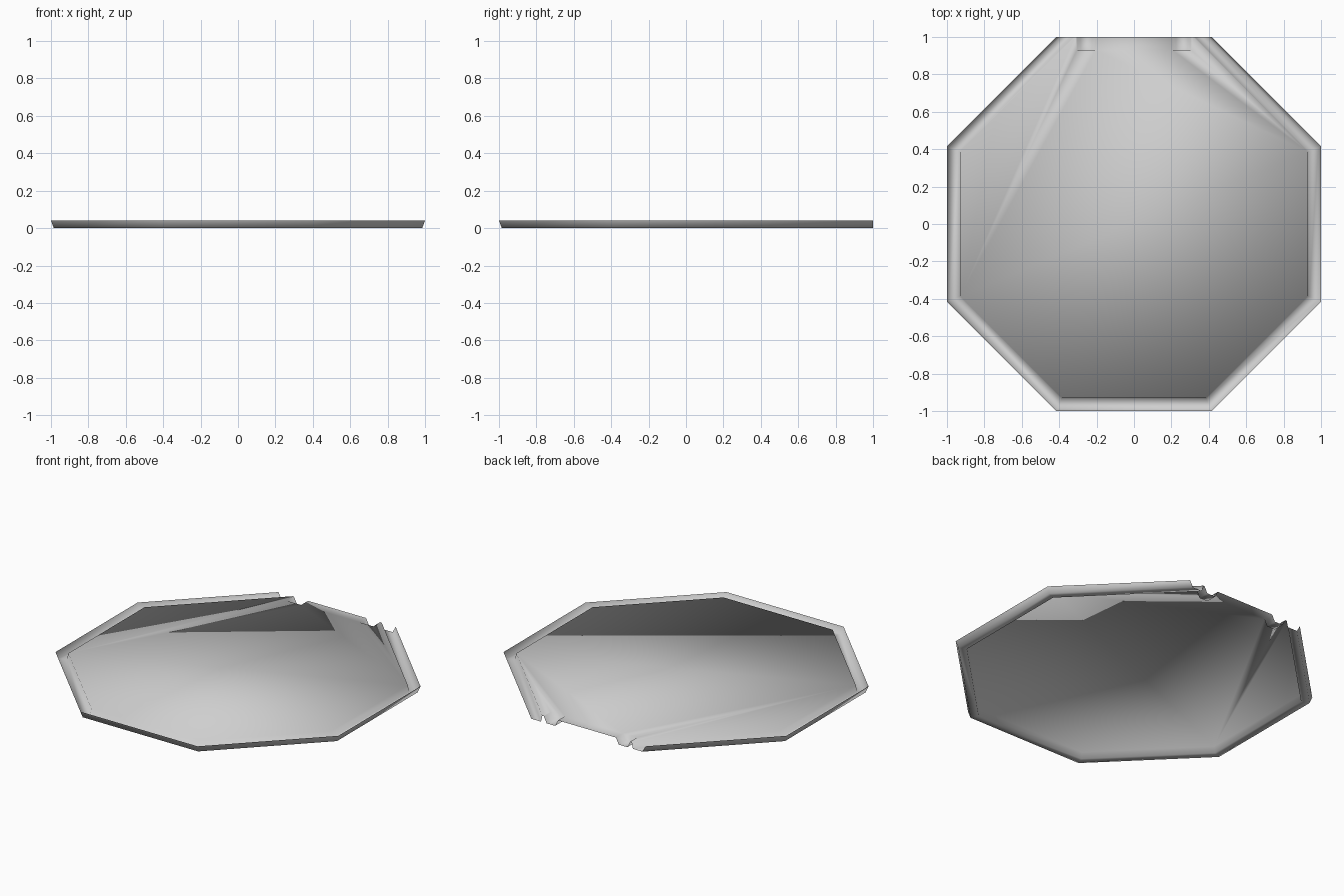
import bpy, bmesh, math

cube = bpy.data.objects.get("Cube")
if cube:
    bpy.data.objects.remove(cube)

H = 0.04                      # tray height
T = math.tan(math.pi / 8)     # half side of a unit octagon

mat = bpy.data.materials.new("light_grey")
mat.use_nodes = True
colour = (0.62, 0.62, 0.62, 1)
mat.diffuse_color = colour
mat.node_tree.nodes["Principled BSDF"].inputs["Base Color"].default_value = colour

bm = bmesh.new()


def ring(inset, z):
    """Octagon outline, open along the back, from back left round to back right."""
    a = 1 - inset
    half = [(math.sqrt(2) * a - 1, 1), (a, a * T), (a, -a * T), (a * T, -a)]
    points = half + [(-x, y) for x, y in reversed(half)]
    return [bm.verts.new((x, y, z)) for x, y in points]


# Raised rim, gutter floor and riser up to the plate
rings = [ring(d, z) for d, z in ((0, H), (0.015, 0), (0.063, 0), (0.07, H))]
for outer, inner in zip(rings, rings[1:]):
    for i in range(len(outer) - 1):
        bm.faces.new((outer[i], inner[i], inner[i + 1], outer[i + 1]))


def groove(side):
    """Short channel open at the back; returns its top outline, centre first."""
    section = ((0.205, H), (0.225, 0), (0.285, 0), (0.305, H))
    back, end = [[bm.verts.new((side * x, y, z)) for x, z in section] for y in (1, 0.93)]
    for i in range(3):
        bm.faces.new((back[i], back[i + 1], end[i + 1], end[i]))
    bm.faces.new(end)
    return [back[0], end[0], end[3], back[3]]


# Flat plate with the two grooves cut into its back edge
left, right = groove(1), groove(-1)
bm.faces.new(left + rings[-1] + right[::-1])

bmesh.ops.recalc_face_normals(bm, faces=bm.faces)
plate = max(bm.faces, key=lambda f: f.calc_area())
if plate.normal.z < 0:
    bmesh.ops.reverse_faces(bm, faces=bm.faces)
for f in bm.faces:
    f.smooth = True

mesh = bpy.data.meshes.new("octagonal_tray")
bm.to_mesh(mesh)
bm.free()
mesh.materials.append(mat)
tray = bpy.data.objects.new("octagonal_tray", mesh)
bpy.context.collection.objects.link(tray)
